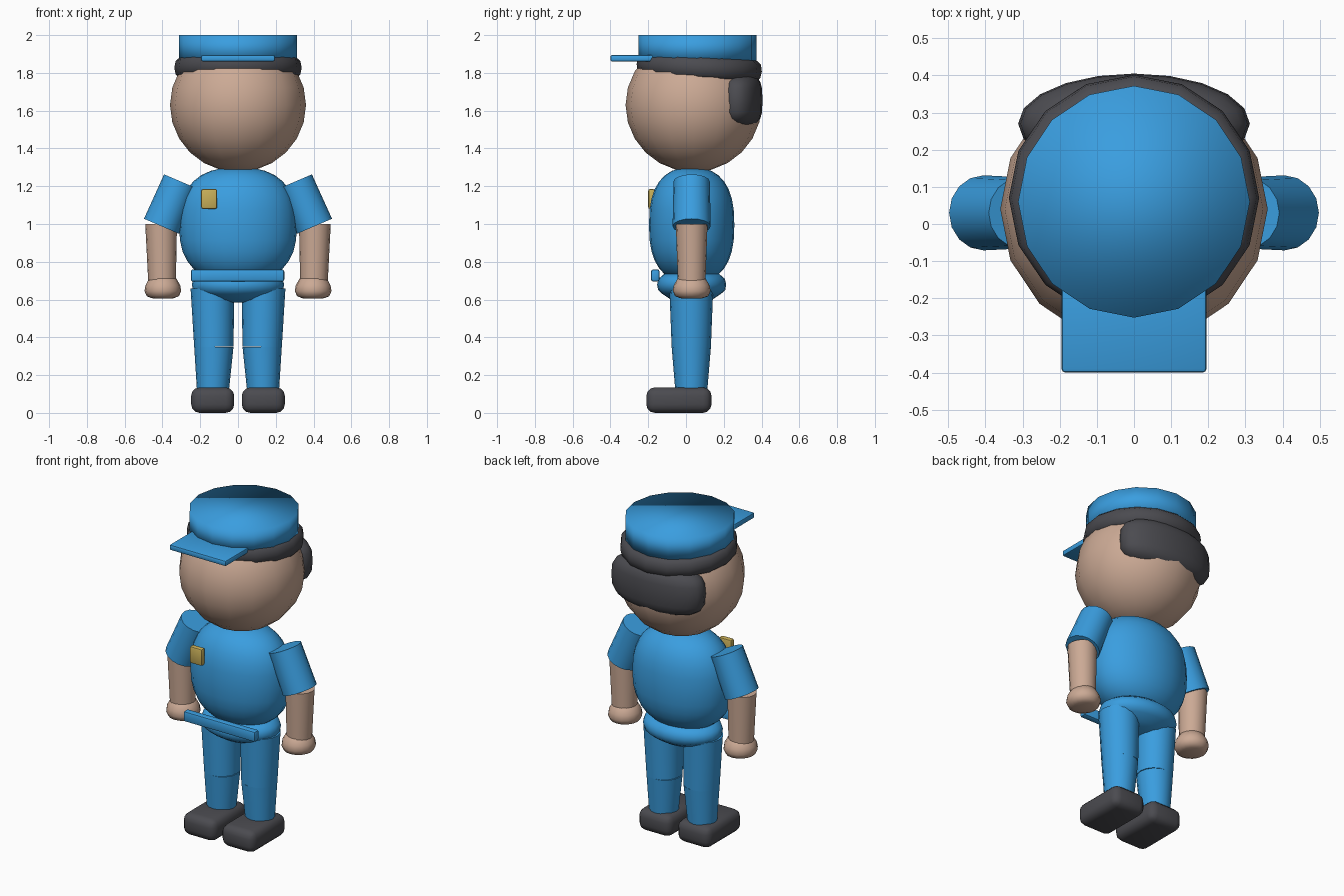
import bpy, bmesh, math
from mathutils import Matrix, Vector, Euler

if "Cube" in bpy.data.objects:
    bpy.data.objects.remove(bpy.data.objects["Cube"])


def material(name, rgb):
    m = bpy.data.materials.new(name)
    m.diffuse_color = (*rgb, 1)
    m.use_nodes = True
    m.node_tree.nodes["Principled BSDF"].inputs["Base Color"].default_value = m.diffuse_color
    return m


BLUE = material("uniform blue", (0.042, 0.34, 0.74))
SKIN = material("skin", (0.60, 0.40, 0.30))
DARK = material("charcoal", (0.07, 0.07, 0.08))
GOLD = material("badge gold", (0.58, 0.43, 0.10))


def finish(name, bm, mat, angle=40):
    bmesh.ops.recalc_face_normals(bm, faces=bm.faces)
    me = bpy.data.meshes.new(name)
    bm.to_mesh(me)
    bm.free()
    me.materials.append(mat)
    ob = bpy.data.objects.new(name, me)
    bpy.context.collection.objects.link(ob)
    bpy.ops.object.select_all(action='DESELECT')
    ob.select_set(True)
    bpy.context.view_layer.objects.active = ob
    if angle is None:
        bpy.ops.object.shade_smooth()
    else:
        bpy.ops.object.shade_smooth_by_angle(angle=math.radians(angle))
    return ob


def lathe(name, profile, loc, scale, mat, rot=(0, 0, 0), sides=16, angle=40):
    """Revolve (radius, height) points around z, then scale, turn and place."""
    bm = bmesh.new()
    rings = []
    for r, z in profile:
        rings.append([bm.verts.new((r * math.cos(a), r * math.sin(a), z))
                      for a in (2 * math.pi * i / sides for i in range(sides))])
    for lo, hi in zip(rings, rings[1:]):
        for i in range(sides):
            j = (i + 1) % sides
            bm.faces.new((lo[i], lo[j], hi[j], hi[i]))
    for ring, (r, _) in ((rings[0], profile[0]), (rings[-1], profile[-1])):
        if r > 1e-4:
            bm.faces.new(ring)
    bmesh.ops.remove_doubles(bm, verts=bm.verts, dist=1e-5)
    bm.transform(Matrix.LocRotScale(Vector(loc), Euler(rot), Vector(scale)))
    return finish(name, bm, mat, angle)


def rounded(power, steps=12):
    """Half superellipse profile; power 1 is a circle, smaller is boxier."""
    pts = []
    for i in range(steps + 1):
        t = math.pi * (i / steps - 0.5)
        c, s = max(0, math.cos(t)), math.sin(t)
        r = 0 if i in (0, steps) else c ** power
        pts.append((r, math.copysign(abs(s) ** power, s)))
    return pts


def limb(name, a, b, ra, rb, mat):
    """Tapered cylinder from point a to point b."""
    a, b = Vector(a), Vector(b)
    rot = (b - a).to_track_quat('Z', 'Y').to_euler()
    return lathe(name, [(ra, 0), (rb, (b - a).length)], a, (1, 1, 1), mat, rot)


def box(name, lo, hi, mat, bevel, segments=2):
    lo, hi = Vector(lo), Vector(hi)
    bm = bmesh.new()
    bmesh.ops.create_cube(bm, size=1)
    bm.transform(Matrix.LocRotScale((lo + hi) / 2, None, hi - lo))
    bmesh.ops.bevel(bm, geom=list(bm.edges), offset=bevel, segments=segments,
                    profile=0.5, affect='EDGES')
    return finish(name, bm, mat)


# Head and hair
lathe("head", rounded(1), (0, 0.04, 1.63), (0.36, 0.36, 0.355), SKIN)
lathe("hair_band", rounded(0.6), (0, 0.07, 1.827), (0.337, 0.332, 0.082), DARK,
      rot=(-0.06, 0, 0), angle=60)
lathe("back_hair", rounded(0.6), (0, 0.27, 1.655), (0.312, 0.135, 0.145), DARK,
      sides=20, angle=60)

# Cap with visor
lathe("cap", [(1, 1.86), (1, 2.0)], (0, 0.06, 0), (0.312, 0.312, 1), BLUE,
      angle=None)
box("cap_visor", (-0.195, -0.40, 1.86), (0.195, -0.10, 1.895), BLUE, 0.01)

# Body
lathe("torso", rounded(0.8, 16), (0, 0.03, 0.995), (0.312, 0.226, 0.305), BLUE,
      sides=24)
lathe("hips", [(0.3, 0.585), (0.6, 0.60), (0.85, 0.63), (0.97, 0.65), (1, 0.68),
               (0.96, 0.71), (0.8, 0.735)],
      (0, 0.03, 0), (0.245, 0.183, 1), BLUE, sides=24)
box("belt_bar", (-0.25, -0.185, 0.695), (0.245, -0.14, 0.76), BLUE, 0.012)
box("badge", (-0.195, -0.20, 1.08), (-0.11, -0.165, 1.185), GOLD, 0.01)

# Arms and legs, one of each per side
for side, s in (("left", 1), ("right", -1)):
    limb(side + "_sleeve", (s * 0.303, 0.03, 1.225), (s * 0.405, 0.03, 0.988),
         0.096, 0.101, BLUE)
    limb(side + "_forearm", (s * 0.407, 0.03, 1.0), (s * 0.402, 0.03, 0.69),
         0.084, 0.073, SKIN)
    lathe(side + "_hand", [(0, 0.605), (0.6, 0.607), (0.88, 0.618), (1, 0.645),
                           (0.95, 0.675), (0.75, 0.71), (0.45, 0.728), (0, 0.735)],
          (s * 0.398, 0.03, 0), (0.097, 0.1, 1), SKIN, angle=50)
    limb(side + "_thigh", (s * 0.135, 0.028, 0.66), (s * 0.128, 0.028, 0.35),
         0.116, 0.104, BLUE)
    limb(side + "_shin", (s * 0.128, 0.028, 0.35), (s * 0.133, 0.028, 0.11),
         0.104, 0.084, BLUE)
    x0, x1 = sorted((s * 0.02, s * 0.248))
    box(side + "_shoe", (x0, -0.21, 0), (x1, 0.135, 0.135), DARK, 0.045, 3)
